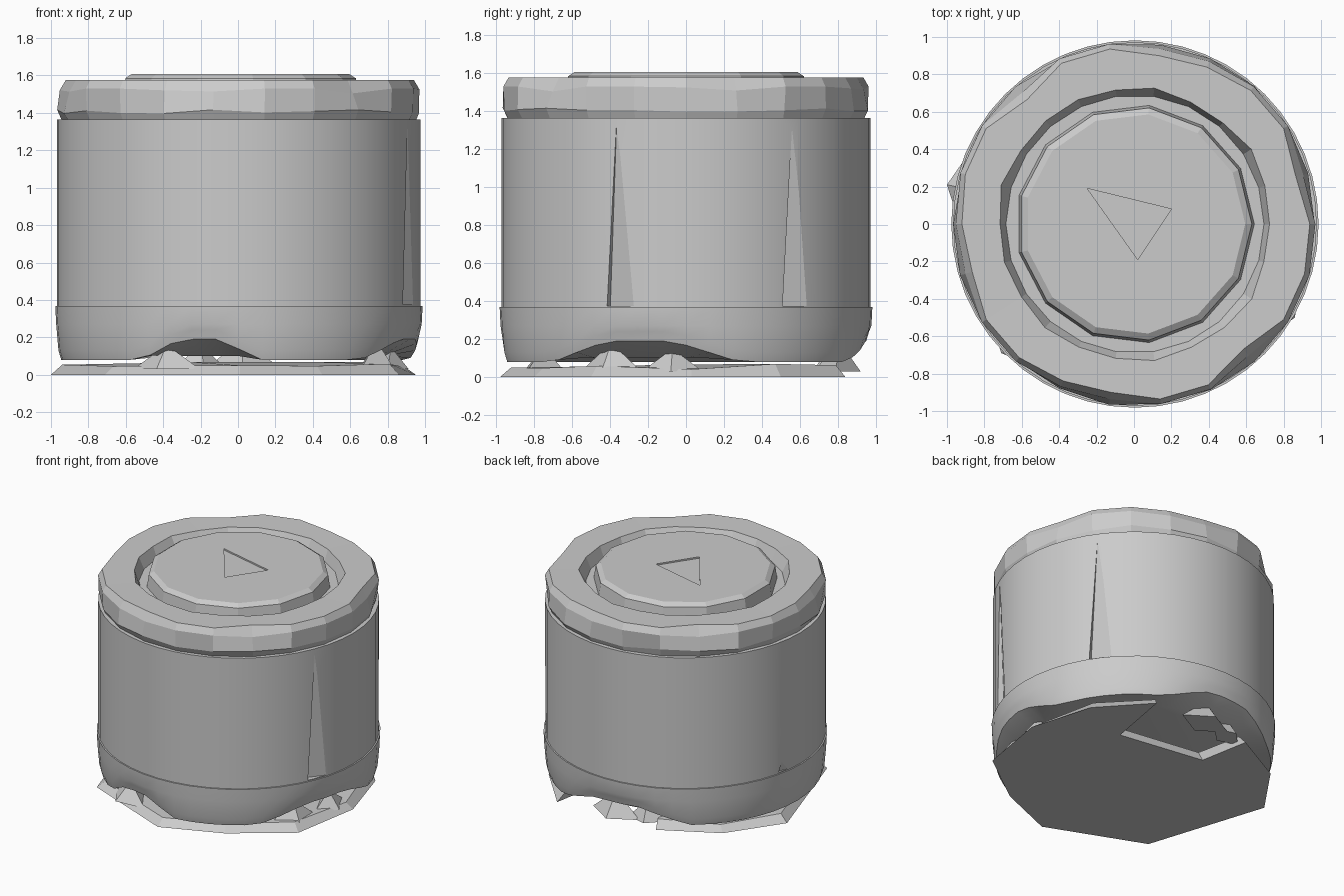
import bpy, bmesh, math, random
from math import radians, sin, cos, pi
from mathutils import Matrix, Vector

random.seed(4)
if "Cube" in bpy.data.objects:
    bpy.data.objects.remove(bpy.data.objects["Cube"], do_unlink=True)

grey = bpy.data.materials.new("plain grey")
grey.use_nodes = True
GREY = (0.6, 0.6, 0.6, 1)
grey.diffuse_color = GREY
grey.node_tree.nodes["Principled BSDF"].inputs["Base Color"].default_value = GREY


def finish(name, bm, smooth=None):
    bmesh.ops.recalc_face_normals(bm, faces=bm.faces)
    mesh = bpy.data.meshes.new(name)
    bm.to_mesh(mesh)
    bm.free()
    mesh.materials.append(grey)
    ob = bpy.data.objects.new(name, mesh)
    bpy.context.collection.objects.link(ob)
    if smooth:
        bpy.ops.object.select_all(action='DESELECT')
        ob.select_set(True)
        bpy.context.view_layer.objects.active = ob
        bpy.ops.object.shade_smooth_by_angle(angle=radians(smooth))
    return ob


def lathe(name, profile, segs, warp=lambda k, a, r, z: (r, z), smooth=None, centre=(0.005, 0)):
    """Closed turned solid; warp adjusts each ring point by ring number and angle."""
    bm = bmesh.new()
    rings = []
    for k, (r, z) in enumerate(profile):
        ring = []
        for i in range(segs):
            a = 2 * pi * i / segs
            rr, zz = warp(k, a, r, z)
            ring.append(bm.verts.new((centre[0] + rr * cos(a), centre[1] + rr * sin(a), zz)))
        rings.append(ring)
    for low, high in zip(rings, rings[1:]):
        for i in range(segs):
            j = (i + 1) % segs
            bm.faces.new((low[i], low[j], high[j], high[i]))
    bm.faces.new(rings[0][::-1])
    bm.faces.new(rings[-1])
    return finish(name, bm, smooth)


def slab(name, outline, z0, z1, taper=1.0, jitter=0.0):
    """Flat outline raised to a tapered, slightly uneven top."""
    bm = bmesh.new()
    low = [bm.verts.new((x, y, z0)) for x, y in outline]
    high = [bm.verts.new((x * taper, y * taper, z1 + random.uniform(-jitter, jitter)))
            for x, y in outline]
    n = len(outline)
    for i in range(n):
        j = (i + 1) % n
        bm.faces.new((low[i], low[j], high[j], high[i]))
    bm.faces.new(low[::-1])
    top = bm.faces.new(high)
    bmesh.ops.triangulate(bm, faces=[top])
    return finish(name, bm)


def spike(name, angle, dist, z, radius, height, sides=3, squash=1.0):
    """Pointed wedge standing at an angle around the axis."""
    bm = bmesh.new()
    bmesh.ops.create_cone(bm, cap_ends=True, segments=sides, radius1=radius, radius2=0, depth=height)
    a = radians(angle)
    place = (Matrix.Translation((dist * cos(a), dist * sin(a), z + height / 2))
             @ Matrix.Rotation(a, 4, 'Z') @ Matrix.Diagonal((squash, 1, 1, 1)))
    bmesh.ops.transform(bm, matrix=place, verts=bm.verts)
    return finish(name, bm)


def carve(target, cutter):
    cutter.hide_render = True
    cutter.hide_set(True)
    cutter.display_type = 'WIRE'
    mod = target.modifiers.new(cutter.name, 'BOOLEAN')
    mod.operation = 'DIFFERENCE'
    mod.solver = 'EXACT'
    mod.object = cutter


def near(a, degrees, width):
    """1 at the given direction, fading to 0 at the given width."""
    d = abs((math.degrees(a) - degrees + 180) % 360 - 180)
    return max(0.0, 1 - d / width)


# Lower band with a chipped lower edge
def chipped(k, a, r, z):
    if k in (1, 2):
        z += 0.11 * min(1, 1.5 * max(near(a, -15, 32), near(a, -103, 20), near(a, 95, 32)))
    return r, z


lathe("lower_band", [(0.78, 0.1), (0.95, 0.08), (0.965, 0.13), (0.977, 0.27), (0.982, 0.368)],
      48, chipped, 35)

# Main drum with tall creases
drum = lathe("drum", [(0.972, 0.36), (0.972, 1.365)], 48, smooth=35)
for n, (angle, height, radius) in enumerate([(-22, 0.97, 0.11), (35, 0.95, 0.12), (169, 0.1, 0.08)]):
    carve(drum, spike(f"crease_cutter_{n}", angle, 0.975, 0.375, radius, height, 3, 0.5))

# Faceted lid rim with dents around its shoulder
DENTS = [12, 75, 132, 190, 255, 313]


def dented(k, a, r, z):
    dent = max(near(a, d, 14) for d in DENTS)
    if k == 1:
        r += random.uniform(-0.015, 0.005)
        z += random.uniform(-0.01, 0.015)
    elif k == 2:
        r -= 0.05 * dent
        z -= 0.03 * dent
    elif k == 3:
        r -= 0.07 * dent
    elif k == 4:
        r += random.uniform(-0.015, 0.015)
    return r, z


lathe("lid_rim", [(0.945, 1.355), (0.972, 1.405), (0.972, 1.53), (0.945, 1.577),
                  (0.73, 1.575), (0.69, 1.49)], 22, dented)

# Raised centre disc, with a shallow chipped triangle
disc = lathe("centre_disc", [(0.64, 1.48), (0.625, 1.585), (0.59, 1.608)], 13)
carve(disc, slab("disc_chip_cutter", [(-0.25, 0.19), (0.02, -0.19), (0.2, 0.08)], 1.597, 1.65))

# Base plate with a bite out of the back
slab("base_plate",
     [(0.86, -0.5), (0.45, -0.8), (0.01, -0.98), (-0.71, -0.69), (-1.0, 0.21), (-0.73, 0.6),
      (-0.32, 0.82), (-0.25, 0.44), (0.41, 0.34), (0.5, 0.84), (0.81, 0.5), (0.95, 0.03)],
     0, 0.055, 0.94, 0.015)

# Broken shards between the plate and the drum
for n, (angle, dist, radius, height) in enumerate(
        [(-117, 0.84, 0.2, 0.13), (-28, 0.84, 0.18, 0.15), (88, 0.8, 0.2, 0.17),
         (105, 0.78, 0.14, 0.14), (-5, 0.82, 0.16, 0.12)]):
    spike(f"shard_{n}", angle, dist, 0.03, radius, height, 4, 0.6)
